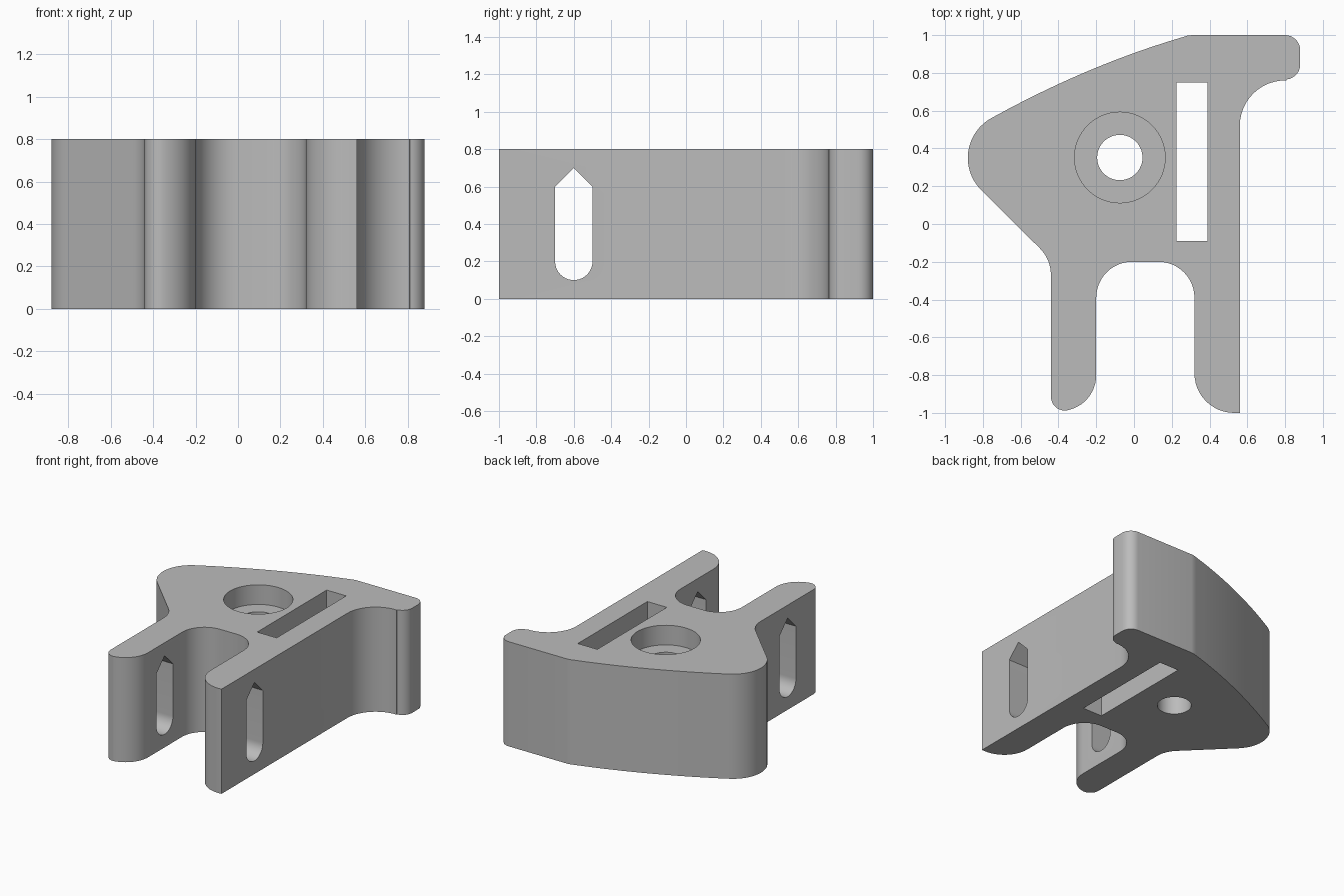
import bpy, bmesh, math
from mathutils import Matrix

if "Cube" in bpy.data.objects:
    bpy.data.objects.remove(bpy.data.objects["Cube"])


def arc(cx, cy, r, a0, a1, n=12):
    """Points along a circular arc, angles in degrees."""
    pts = []
    for i in range(n + 1):
        a = math.radians(a0 + (a1 - a0) * i / n)
        pts.append((cx + r * math.cos(a), cy + r * math.sin(a)))
    return pts


def prism(name, pts, lo, hi, matrix=Matrix()):
    """Extrude a closed 2D profile from lo to hi along its normal."""
    bm = bmesh.new()
    face = bm.faces.new([bm.verts.new((x, y, lo)) for x, y in pts])
    ext = bmesh.ops.extrude_face_region(bm, geom=[face])
    top = [v for v in ext["geom"] if isinstance(v, bmesh.types.BMVert)]
    bmesh.ops.translate(bm, verts=top, vec=(0, 0, hi - lo))
    bmesh.ops.transform(bm, matrix=matrix, verts=bm.verts)
    bmesh.ops.recalc_face_normals(bm, faces=bm.faces)
    me = bpy.data.meshes.new(name)
    bm.to_mesh(me)
    bm.free()
    ob = bpy.data.objects.new(name, me)
    bpy.context.collection.objects.link(ob)
    return ob


H = 0.8
# Bracket outline, clockwise from the square toe of the right leg
outline = [(0.56, -1.0)]
outline += arc(0.53, -0.79, 0.21, 270, 180)          # right leg toe
outline += arc(0.13, -0.39, 0.19, 0, 90)             # inner arch
outline += arc(-0.01, -0.39, 0.19, 90, 180)
outline += arc(-0.39, -0.80, 0.19, 0, -82)           # left leg toe
outline += arc(-0.365, -0.913, 0.075, -90, -180, 8)
outline += arc(-0.64, -0.27, 0.20, 0, 45, 8)         # outer shoulder
outline += arc(-0.64, 0.35, 0.24, 225, 117, 16)      # rounded nose
x0, y0, x1, y1 = -0.749, 0.564, 0.26, 0.99           # bowed back edge
for i in range(1, 13):
    t = i / 12
    outline.append((x0 + (x1 - x0) * t, y0 + (y1 - y0) * t + 0.13 * t * (1 - t)))
outline += [(0.285, 0.998), (0.31, 1.0)]
outline += arc(0.80, 0.92, 0.08, 90, 0, 8)           # hook tip
outline += arc(0.80, 0.845, 0.08, 0, -83, 8)
outline += arc(0.80, 0.52, 0.24, 88, 180)            # hook underside

body = prism("bracket_body", outline, 0, H)

# Openings: bore, counterbore, strap slot and pointed slot across both legs
bore = arc(-0.075, 0.352, 0.12, 0, 360, 48)[:-1]
counterbore = arc(-0.075, 0.352, 0.24, 0, 360, 64)[:-1]
strap = [(0.225, -0.09), (0.39, -0.09), (0.39, 0.75), (0.225, 0.75)]
pointed = arc(-0.6, 0.2, 0.1, 180, 360, 20) + [(-0.5, 0.6), (-0.6, 0.7), (-0.7, 0.6)]
yz_to_x = Matrix(((0, 0, 1, 0), (1, 0, 0, 0), (0, 1, 0, 0), (0, 0, 0, 1)))
cutters = [
    prism("bore_cutter", bore, -0.1, H + 0.1),
    prism("counterbore_cutter", counterbore, H - 0.15, H + 0.1),
    prism("strap_slot_cutter", strap, -0.1, H + 0.1),
    prism("leg_slot_cutter", pointed, -1, 1, yz_to_x),
]
bpy.context.view_layer.objects.active = body
body.select_set(True)
for c in cutters:
    mod = body.modifiers.new(c.name, "BOOLEAN")
    mod.operation = "DIFFERENCE"
    mod.solver = "EXACT"
    mod.object = c
    bpy.ops.object.modifier_apply(modifier=mod.name)
    bpy.data.objects.remove(c)

# Single grey plastic
grey = bpy.data.materials.new("grey")
grey.diffuse_color = (0.5, 0.5, 0.5, 1)
grey.use_nodes = True
grey.node_tree.nodes["Principled BSDF"].inputs["Base Color"].default_value = grey.diffuse_color
body.data.materials.clear()
body.data.materials.append(grey)
bpy.ops.object.select_all(action="DESELECT")
body.select_set(True)
bpy.ops.object.shade_smooth_by_angle(angle=math.radians(30))
